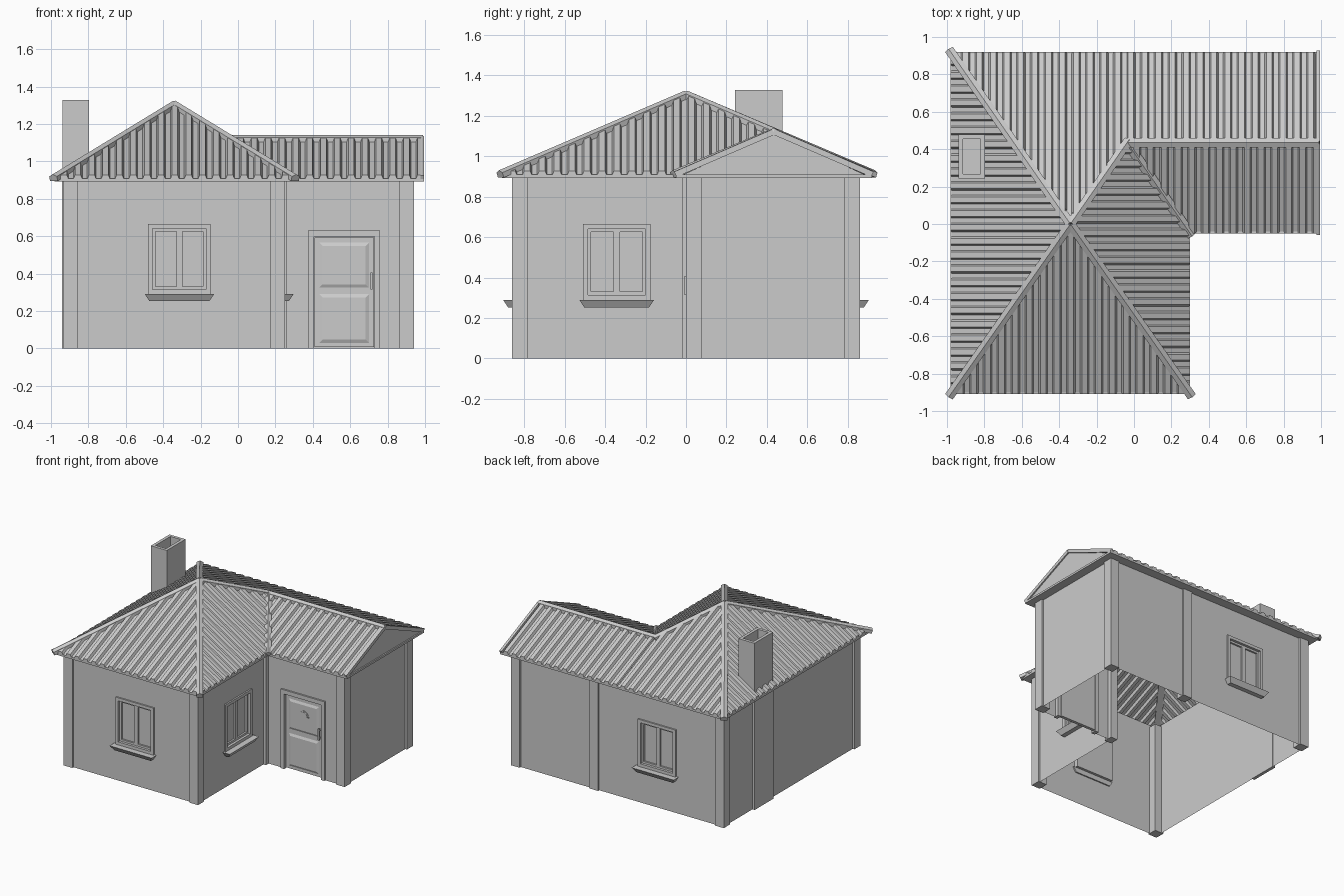
import bpy, bmesh, math
from mathutils import Vector, Matrix

if "Cube" in bpy.data.objects:
    bpy.data.objects.remove(bpy.data.objects["Cube"])

GREY = (0.6, 0.6, 0.6, 1)
mat = bpy.data.materials.new("plain grey")
mat.use_nodes = True
mat.diffuse_color = GREY
mat.node_tree.nodes["Principled BSDF"].inputs["Base Color"].default_value = GREY

EAVE, SOFFIT, RISE = 0.905, 0.893, 0.395


def finish(name, bm, recalc=True):
    if recalc:
        bmesh.ops.recalc_face_normals(bm, faces=bm.faces)
    me = bpy.data.meshes.new(name)
    bm.to_mesh(me)
    bm.free()
    me.materials.append(mat)
    ob = bpy.data.objects.new(name, me)
    bpy.context.scene.collection.objects.link(ob)
    return ob


def add_box(bm, lo, hi, frame=Matrix(), taper=(0, 0)):
    """Box between two corners; taper pulls in the sides and front of the bottom."""
    cube = bmesh.ops.create_cube(bm, size=1)["verts"]
    lo, hi = Vector(lo), Vector(hi)
    for v in cube:
        low = v.co.z < 0
        side = v.co.x
        front = v.co.y > 0
        v.co = Vector([lo[i] + (v.co[i] + 0.5) * (hi[i] - lo[i]) for i in range(3)])
        if low:
            v.co.x -= math.copysign(taper[0], side)
            v.co.y -= taper[1] if front else 0
        v.co = frame @ v.co


def boxes(name, items, frame=Matrix()):
    bm = bmesh.new()
    for lo, hi in items:
        add_box(bm, lo, hi, frame)
    return finish(name, bm)


def wall_frame(p, q):
    """Local x runs along the wall, y points outward, z is up."""
    u = (Vector(q) - Vector(p)).normalized()
    m = Matrix(((u.x, u.y, 0, p[0]), (u.y, -u.x, 0, p[1]), (0, 0, 1, 0), (0, 0, 0, 1)))
    return m


def ring(a, b, c, d, w, y0, y1):
    """Four bars round a rectangle a..b by c..d."""
    return [((a, y0, c), (a + w, y1, d)), ((b - w, y0, c), (b, y1, d)),
            ((a + w, y0, d - w), (b - w, y1, d)), ((a + w, y0, c), (b - w, y1, c + w))]


def wall(name, p, q, hole=None):
    m = wall_frame(p, q)
    length = (Vector(q) - Vector(p)).length
    a, b, c, d = hole or (0, length, 0, 0)
    us, zs = [0, a, b, length], [0, c, d, SOFFIT]
    bm = bmesh.new()
    for i in range(3):
        for j in range(3):
            if us[i + 1] - us[i] < 1e-5 or zs[j + 1] - zs[j] < 1e-5 or (hole and i == j == 1):
                continue
            cell = [(us[i], zs[j]), (us[i + 1], zs[j]), (us[i + 1], zs[j + 1]), (us[i], zs[j + 1])]
            bm.faces.new([bm.verts.new(m @ Vector((u, 0, z))) for u, z in cell])
    bmesh.ops.remove_doubles(bm, verts=bm.verts, dist=1e-5)
    finish(name, bm, recalc=False)
    return m


def window(name, m, u):
    a, b, c, d = u - 0.167, u + 0.167, 0.29, 0.665
    boxes(name + "_frame", ring(a, b, c, d, 0.024, -0.03, 0.012), m)
    sash = ring(a + 0.024, u, c + 0.024, d - 0.024, 0.016, -0.028, -0.008)
    sash += ring(u, b - 0.024, c + 0.024, d - 0.024, 0.016, -0.028, -0.008)
    boxes(name + "_sashes", sash, m)
    boxes(name + "_panes", [((a, -0.026, c), (b, -0.022, d))], m)
    bm = bmesh.new()
    add_box(bm, (u - 0.185, -0.01, 0.252), (u + 0.185, 0.06, 0.29), m, taper=(0.025, 0.025))
    finish(name + "_sill", bm)


def wall_with_window(side, p, q, u):
    m = wall(side + "_wall", p, q, (u - 0.16, u + 0.16, 0.295, 0.66))
    window(side + "_window", m, u)


# Walls of the L-shaped plan
W, E, S, N, X, Y = -0.92, 0.925, -0.845, 0.845, 0.237, 0.015
wall_with_window("front", (W, S), (X, S), -0.313 - W)
wall_with_window("inner", (X, S), (X, Y), -0.343 - S)
door_wall = wall("door_wall", (X, Y), (E, Y), (0.385 - X, 0.75 - X, 0, 0.62))
wall("gable_wall", (E, Y), (E, N))
wall_with_window("back", (E, N), (W, N), E + 0.34)
wall("left_wall", (W, N), (W, S))

# Corner pillars
t = 0.077
corners = [(-0.935, -0.86), (0.25 - t, -0.86), (-0.935, 0.86 - t), (0.25 - t, 0.86 - t),
           (0.94 - t, 0), (0.94 - t, 0.86 - t)]
boxes("corner_pillars", [((x, y, 0), (x + t, y + t, SOFFIT)) for x, y in corners])
boxes("inner_corner_pillar", [((0.2, -0.02, 0), (0.26, 0.05, SOFFIT))])

# Door, frame, raised panels, handle and arched light
m = door_wall @ Matrix.Translation((-X, 0, 0))
boxes("door_frame", [((0.375, -0.03, 0), (0.405, 0.014, 0.63)), ((0.73, -0.03, 0), (0.76, 0.014, 0.63)),
                     ((0.405, -0.03, 0.597), (0.73, 0.014, 0.63))], m)
boxes("door_leaf", [((0.408, -0.03, 0.008), (0.727, -0.006, 0.594))], m)
bm = bmesh.new()
for z0, z1 in ((0.03, 0.29), (0.325, 0.565)):
    quad = [(0.435, z0), (0.7, z0), (0.7, z1), (0.435, z1)]
    f = bm.faces.new([bm.verts.new(m @ Vector((x, -0.005, z))) for x, z in quad])
    f.normal_update()
    bmesh.ops.inset_individual(bm, faces=[f], thickness=0.025, depth=0.008)
finish("door_panels", bm, recalc=False)
boxes("door_handle", [((0.708, 0.012, 0.315), (0.72, 0.024, 0.405)), ((0.708, -0.01, 0.325), (0.72, 0.014, 0.335)),
                      ((0.708, -0.01, 0.385), (0.72, 0.014, 0.395))], m)


def arch(name, r, y):
    bm = bmesh.new()
    pts = [(0.567 + r * math.cos(k * math.pi / 8), 0.456 + r * math.sin(k * math.pi / 8)) for k in range(9)]
    f = bm.faces.new([bm.verts.new(m @ Vector((x, -0.006, z))) for x, z in pts])
    ext = bmesh.ops.extrude_face_region(bm, geom=[f])["geom"]
    for v in ext:
        if isinstance(v, bmesh.types.BMVert):
            v.co += m.to_3x3() @ Vector((0, y, 0))
    finish(name, bm)


arch("door_light_rim", 0.05, 0.013)
arch("door_light", 0.04, 0.016)

# Eave boards and soffits
x0, x1, x2, y0, y1, y2 = -0.98, 0.30, 0.995, -0.91, -0.05, 0.92
strips = [(x0, y0, x1, S), (x0, S, W, N), (x0, N, x2, y2), (X, S, x1, y1), (X, y1, x2, Y), (E, Y, x2, N)]
boxes("soffits", [((a, b, SOFFIT), (c, d, EAVE + 0.004)) for a, b, c, d in strips])


# Corrugated roof slopes: first edge of each outline is the eave, anticlockwise
def slope(name, outline, grade, pitch=0.074, high=0.022):
    pts = [Vector(p) for p in outline]
    u = (pts[1] - pts[0]).normalized()
    inward = Vector((-u.y, u.x))
    along = [(p - pts[0]).dot(u) for p in pts]
    run = max((p - pts[0]).dot(inward) for p in pts)
    start = min(along)
    bm = bmesh.new()

    def vert(s, v, h):
        p = pts[0] + u * s + inward * v
        return bm.verts.new((p.x, p.y, EAVE + v * grade + h))

    profile = [(0, 0), (0.35, 0), (0.47, high), (0.88, high), (1, 0)]
    for k in range(math.ceil((max(along) - start) / pitch)):
        row = [(start + (k + f) * pitch, h) for f, h in profile]
        low = [vert(s, 0, h) for s, h in row]
        top = [vert(s, run, h) for s, h in row]
        for i in range(4):
            bm.faces.new((low[i], low[i + 1], top[i + 1], top[i]))
        bm.faces.new(low[:0:-1])
    bmesh.ops.remove_doubles(bm, verts=bm.verts, dist=1e-5)
    for i in range(1, len(pts)):
        e = pts[(i + 1) % len(pts)] - pts[i]
        bmesh.ops.bisect_plane(bm, geom=bm.verts[:] + bm.edges[:] + bm.faces[:], clear_outer=True,
                               plane_co=(*pts[i], 0), plane_no=(e.y, -e.x, 0))
    # trim the sheet at the far end of the eave
    end = pts[0] + u * max(along)
    bmesh.ops.bisect_plane(bm, geom=bm.verts[:] + bm.edges[:] + bm.faces[:], clear_outer=True,
                           plane_co=(*end, 0), plane_no=(*u, 0))
    finish(name, bm, recalc=False)


P, J, R = (-0.34, 0), (-0.037, 0.435), 0.435
NS, EW = RISE / 0.915, RISE / 0.64
slope("roof_front", [(x0, y0), (x1, y0), P], NS)
slope("roof_left", [(x0, y2), (x0, y0), P], EW)
slope("roof_right", [(x1, y0), (x1, y1), J, P], EW)
slope("roof_back", [(J[0], y2), (x0, y2), P, J], NS)
slope("wing_roof_back", [(x2, y2), (J[0], y2), J, (x2, R)], NS)
slope("wing_roof_front", [(x1, y1), (x2, y1), (x2, R), J], NS)


# Ridge, hip and valley caps
def bar(name, p, q, w=0.025, base=-0.012, side=0.014, peak=0.026, extra=0.012):
    p, q = Vector(p), Vector(q)
    d = (q - p).normalized()
    across = d.cross(Vector((0, 0, 1))).normalized()
    up = across.cross(d)
    bm = bmesh.new()
    ends = []
    for c in (p - d * extra, q):
        ends.append([bm.verts.new(c + across * a + up * b)
                     for a, b in ((-w, base), (-w, side), (0, peak), (w, side), (w, base))])
    for i in range(5):
        j = (i + 1) % 5
        bm.faces.new((ends[0][i], ends[0][j], ends[1][j], ends[1][i]))
    bm.faces.new(ends[0])
    bm.faces.new(ends[1])
    finish(name, bm)


top, ridge_z = EAVE + RISE, EAVE + (y2 - R) * NS
peak, join = (*P, top), (*J, ridge_z)
for label, c in (("front_left", (x0, y0)), ("front_right", (x1, y0)), ("back_left", (x0, y2))):
    bar("hip_cap_" + label, (*c, EAVE + 0.005), peak)
bar("hip_cap_back_right", join, peak)
bar("valley_cap", (x1, y1, EAVE + 0.005), join)
bar("wing_ridge_cap", (x2 - 0.005, R, ridge_z), join, extra=0)

# Gable end and its sloping trim
bm = bmesh.new()
bm.faces.new([bm.verts.new((x2 - 0.01, y, z)) for y, z in ((y1, SOFFIT), (y2, SOFFIT), (R, ridge_z))])
finish("gable_end", bm, recalc=False)
for label, y in (("front", y1), ("back", y2)):
    bar("gable_trim_" + label, (x2 - 0.01, y, EAVE), (x2 - 0.01, R, ridge_z), 0.01, -0.008, 0.02, 0.022, 0)

# Chimney: slim breast on the wall and hollow stack above the eave
boxes("chimney_breast", [((-0.94, 0.243, 0), (-0.915, 0.478, 0.91))])
bm = bmesh.new()
add_box(bm, (-0.938, 0.243, 0.9), (-0.797, 0.478, 1.327))
bm.normal_update()
cap = max(bm.faces, key=lambda f: f.calc_center_median().z)
bmesh.ops.inset_individual(bm, faces=[cap], thickness=0.034)
hole = bmesh.ops.extrude_face_region(bm, geom=[cap])["geom"]
bmesh.ops.translate(bm, verts=[v for v in hole if isinstance(v, bmesh.types.BMVert)], vec=(0, 0, -0.2))
bmesh.ops.delete(bm, geom=[cap] if cap.is_valid else [], context="FACES_ONLY")
finish("chimney_stack", bm)
